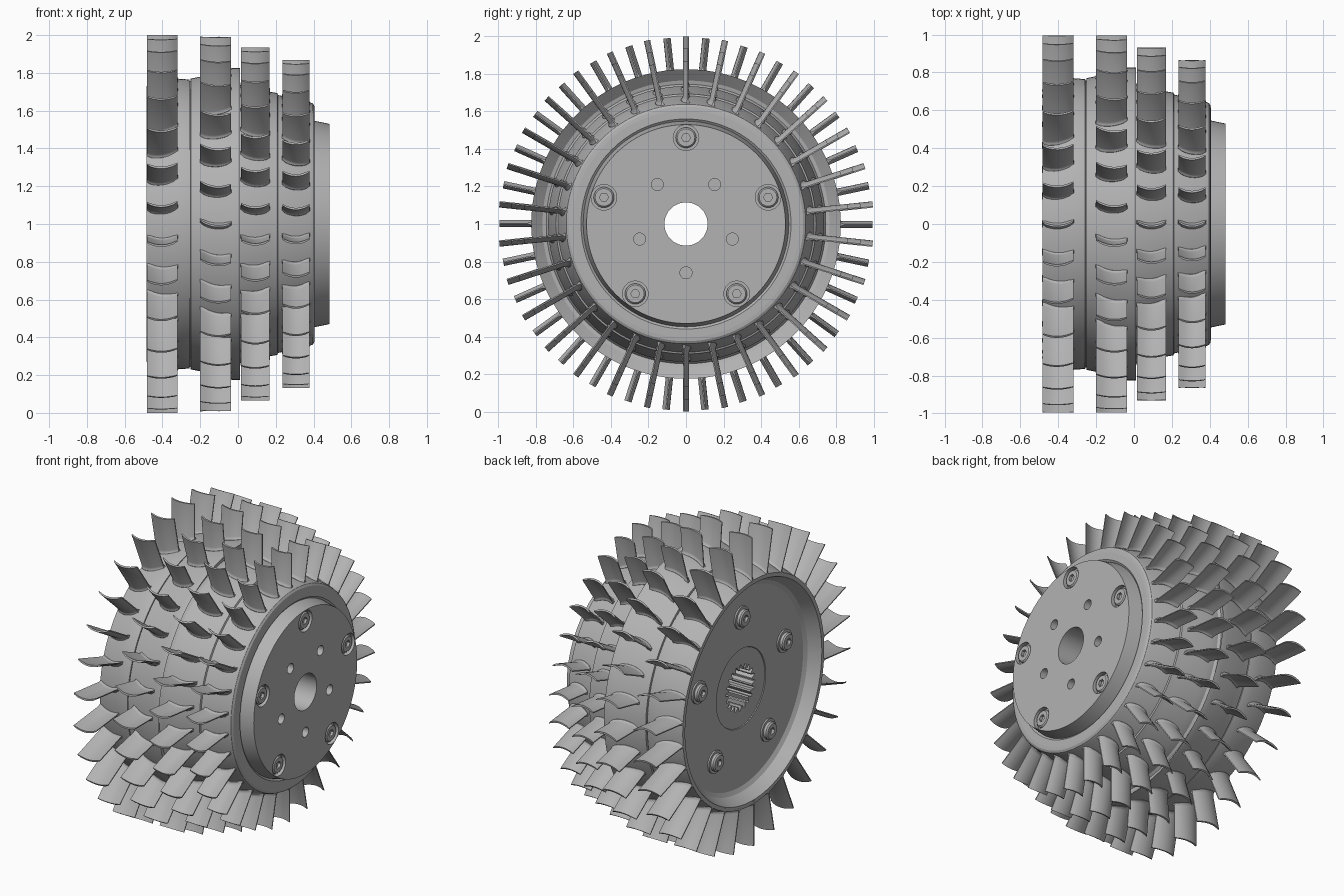
import bpy, bmesh, math
from mathutils import Vector

if "Cube" in bpy.data.objects:
    bpy.data.objects.remove(bpy.data.objects["Cube"])

steel = bpy.data.materials.new("steel grey")
steel.use_nodes = True
GREY = (0.45, 0.45, 0.45, 1)
steel.diffuse_color = GREY
steel.node_tree.nodes["Principled BSDF"].inputs["Base Color"].default_value = GREY


def smooth(obj, angle=35):
    bpy.ops.object.select_all(action='DESELECT')
    obj.select_set(True)
    bpy.context.view_layer.objects.active = obj
    bpy.ops.object.shade_smooth_by_angle(angle=math.radians(angle))


def finish(bm, name):
    """Turn a bmesh into a steel object."""
    bmesh.ops.recalc_face_normals(bm, faces=bm.faces)
    mesh = bpy.data.meshes.new(name)
    bm.to_mesh(mesh)
    bm.free()
    mesh.materials.append(steel)
    obj = bpy.data.objects.new(name, mesh)
    bpy.context.collection.objects.link(obj)
    return obj


def bridge(bm, a, b):
    for i in range(len(a)):
        j = (i + 1) % len(a)
        bm.faces.new((a[i], a[j], b[j], b[i]))


def polar(x, r, a, y=0, z=1):
    return Vector((x, y + r * math.cos(a), z + r * math.sin(a)))


def lathe(bm, profile, steps):
    """Spin a closed (x, radius) profile around the main axis."""
    rings = [[bm.verts.new(polar(x, r, math.tau * i / steps)) for i in range(steps)]
             for x, r in profile]
    for a, b in zip(rings, rings[1:] + rings[:1]):
        bridge(bm, a, b)


def prism(bm, x0, x1, radii, y=0, z=1):
    """Capped prism along x; radii gives one radius per corner."""
    n = len(radii)
    a, b = [[bm.verts.new(polar(x, r, math.tau * i / n, y, z)) for i, r in enumerate(radii)]
            for x in (x0, x1)]
    bridge(bm, a, b)
    bm.faces.new(a)
    bm.faces.new(b)


def ring_points(radius, start):
    for k in range(5):
        p = polar(0, radius, math.radians(start + 72 * k))
        yield p.y, p.z


# Drum: stepped outside, undercut step, dished back, raised front disc and bore
bm = bmesh.new()
lathe(bm, [
    (-0.484, 0.725), (-0.33, 0.77), (-0.258, 0.765), (-0.256, 0.758), (-0.252, 0.758),
    (-0.25, 0.77), (-0.2, 0.78), (-0.03, 0.825), (0.01, 0.825), (-0.04, 0.765),
    (-0.045, 0.745), (-0.03, 0.735), (0.02, 0.735), (0.17, 0.7), (0.208, 0.693),
    (0.212, 0.683), (0.38, 0.645), (0.396, 0.638), (0.404, 0.625), (0.406, 0.605),
    (0.406, 0.56), (0.396, 0.548), (0.484, 0.53), (0.484, 0.115),
    (-0.39, 0.115), (-0.39, 0.25), (-0.395, 0.253), (-0.395, 0.635), (-0.41, 0.66), (-0.484, 0.7),
], 128)
drum = finish(bm, "drum")

# Cutters: bolt pockets, blind holes and splined rear bore
bm = bmesh.new()
for y, z in ring_points(0.46, 90):
    prism(bm, 0.455, 0.55, [0.068] * 32, y, z)
for y, z in ring_points(0.26, 54):
    prism(bm, 0.4, 0.55, [0.032] * 24, y, z)
prism(bm, -0.45, 0.1, [0.148 if i % 4 < 2 else 0.12 for i in range(80)])
cutter = finish(bm, "hole_cutter")
cutter.hide_render = True
bpy.context.view_layer.objects.active = drum
cut = drum.modifiers.new("holes", 'BOOLEAN')
cut.operation = 'DIFFERENCE'
cut.solver = 'EXACT'
cut.object = cutter
bpy.ops.object.modifier_apply(modifier=cut.name)
bpy.data.objects.remove(cutter)

# Flat faces square to the axis stay flat, with crisp edges around them
smooth(drum, 25)
bm = bmesh.new()
bm.from_mesh(drum.data)
for face in bm.faces:
    if abs(face.normal.x) > 0.999:
        face.smooth = False
        for edge in face.edges:
            edge.smooth = False
bm.to_mesh(drum.data)
bm.free()


def bolt(bm, y, z, base, top, side):
    """Round bolt head with a six-sided socket; side is the facing along x."""
    rows = [(base, 0.055), (top - side * 0.008, 0.055), (top, 0.047), (top, 0.024),
            (top - side * 0.018, 0.024)]
    rings = []
    for k, (x, r) in enumerate(rows):
        ring = []
        for i in range(24):
            a = math.tau * i / 24
            # The socket follows a hexagon
            hexagon = math.cos(math.pi / 6) / math.cos(a % (math.pi / 3) - math.pi / 6)
            ring.append(bm.verts.new(polar(x, r * hexagon if k > 2 else r, a, y, z)))
        rings.append(ring)
    for a, b in zip(rings, rings[1:]):
        bridge(bm, a, b)
    bm.faces.new(rings[0])
    bm.faces.new(rings[-1])


# Front bolts sunk in pockets, rear bolts standing on washers
bm = bmesh.new()
for y, z in ring_points(0.46, 90):
    bolt(bm, y, z, 0.45, 0.48, 1)
smooth(finish(bm, "front_bolts"))
bm = bmesh.new()
for y, z in ring_points(0.46, 90):
    prism(bm, -0.405, -0.39, [0.072] * 32, y, z)
    bolt(bm, y, z, -0.4, -0.43, -1)
smooth(finish(bm, "rear_bolts"))


def blade(bm, angle, x0, x1, root0, root1, tip, skew):
    """Curved blade lofted outward, with a flared foot on the drum."""
    sag, half, n = 0.022, 0.0055, 8
    out = Vector((0, math.cos(angle), math.sin(angle)))
    side = Vector((0, math.sin(angle), -math.cos(angle)))
    rings = []
    for lift, flare in ((-0.02, 0.012), (0.002, 0.01), (0.008, 0.004), (0.02, 0), (None, 0)):
        ring = []
        for sign in (1, -1):
            for i in range(n + 1):
                u = sign * (2 * i / n - 1)
                r = tip if lift is None else root0 + (root1 - root0) * (u + 1) / 2 + lift
                x = (x0 + x1) / 2 + u * ((x1 - x0) / 2 + flare * 0.2)
                thick = (half + flare) * (0.6 if i in (0, n) else 1)
                off = sag * (u * u - 0.5) - skew * u + sign * thick
                ring.append(bm.verts.new(Vector((x, 0, 1)) + out * r + side * off))
        rings.append(ring)
    for a, b in zip(rings, rings[1:]):
        bridge(bm, a, b)
    bm.faces.new(rings[0])
    bm.faces.new(rings[-1])


# Four rows of thirty: name, offset in steps, x range, root radii, tip, skew
COUNT = 30
ROWS = [
    ("first_blades", 0, -0.482, -0.32, 0.725, 0.77, 1.0, -0.003),
    ("second_blades", 0.5, -0.2, -0.037, 0.78, 0.823, 0.995, 0.008),
    ("third_blades", 0, 0.015, 0.168, 0.735, 0.7, 0.935, 0),
    ("fourth_blades", 0, 0.235, 0.378, 0.68, 0.645, 0.868, 0),
]
for name, shift, *shape in ROWS:
    bm = bmesh.new()
    for k in range(COUNT):
        blade(bm, math.pi / 2 + math.tau * (k + shift) / COUNT, *shape)
    smooth(finish(bm, name))
